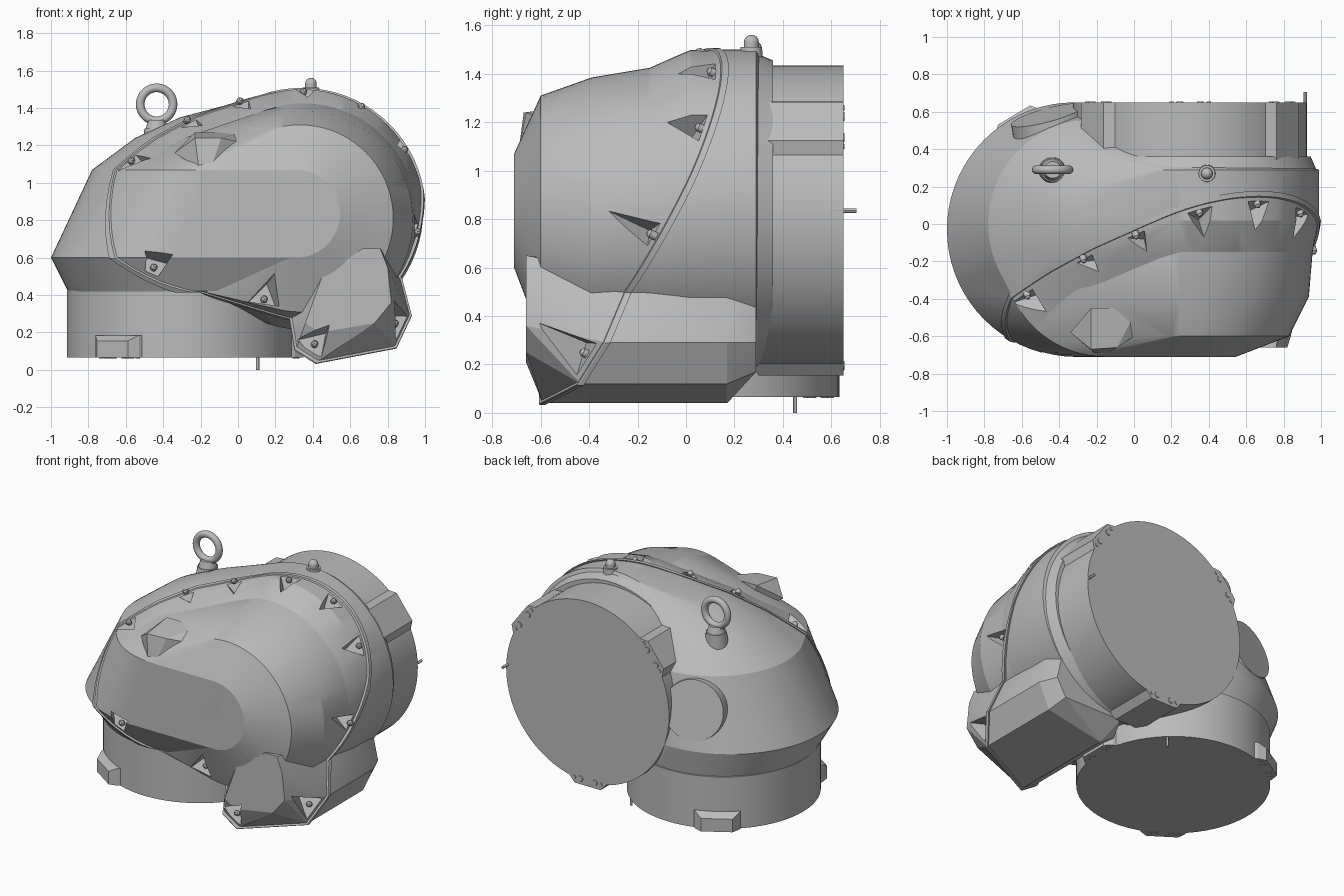
import bpy, bmesh
from math import cos, sin, pi, radians
from mathutils import Vector, Matrix

cube = bpy.data.objects.get("Cube")
if cube:
    bpy.data.objects.remove(cube, do_unlink=True)

grey = bpy.data.materials.new("cast grey")
grey.use_nodes = True
grey.diffuse_color = (0.5, 0.5, 0.5, 1)
grey.node_tree.nodes["Principled BSDF"].inputs["Base Color"].default_value = (0.5, 0.5, 0.5, 1)

# Plane of the joint between the rear casting and the front cover
SEAM_N = Vector((0.28, -1, 0.496)).normalized()


def seam_y(x, z):
    return -0.73 + 0.28 * x + 0.496 * z


def smooth(obj, angle=19):
    bpy.ops.object.select_all(action="DESELECT")
    obj.select_set(True)
    bpy.context.view_layer.objects.active = obj
    bpy.ops.object.shade_smooth_by_angle(angle=radians(angle))


def finish(name, bm, angle=19):
    bmesh.ops.recalc_face_normals(bm, faces=bm.faces)
    mesh = bpy.data.meshes.new(name)
    bm.to_mesh(mesh)
    bm.free()
    mesh.materials.append(grey)
    obj = bpy.data.objects.new(name, mesh)
    bpy.context.collection.objects.link(obj)
    smooth(obj, angle)
    return obj


def hull_bm(points):
    bm = bmesh.new()
    for p in points:
        bm.verts.new(p)
    res = bmesh.ops.convex_hull(bm, input=bm.verts)
    loose = {g for k in ("geom_interior", "geom_unused") for g in res[k]
             if isinstance(g, bmesh.types.BMVert)}
    bmesh.ops.delete(bm, geom=[v for v in loose if v.is_valid], context="VERTS")
    bmesh.ops.dissolve_limit(bm, angle_limit=0.01, verts=bm.verts, edges=bm.edges)
    return bm


def hull(name, points):
    return finish(name, hull_bm(points))


def lip(name, points, scale):
    # Thin raised band of a hull, just behind and in front of the seam plane
    bm = hull_bm(points)
    mid = sum((v.co for v in bm.verts), Vector()) / len(bm.verts)
    for v in bm.verts:
        v.co = mid + (v.co - mid) * scale
    base = Vector((0, seam_y(0, 0), 0))
    for offset, sign in ((-0.012, -1), (0.012, 1)):
        bmesh.ops.bisect_plane(bm, geom=bm.verts[:] + bm.edges[:] + bm.faces[:],
                               plane_co=base + SEAM_N * offset,
                               plane_no=SEAM_N * sign, clear_outer=True)
        bmesh.ops.holes_fill(bm, edges=[e for e in bm.edges if e.is_boundary])
    return finish(name, bm)


def ring_z(x, y, z, r, n=72):
    return [Vector((x + r * cos(2 * pi * i / n), y + r * sin(2 * pi * i / n), z)) for i in range(n)]


def ring_y(x, z, y, r, n=72):
    return [Vector((x + r * cos(2 * pi * i / n), y, z + r * sin(2 * pi * i / n))) for i in range(n)]


def add_cone(bm, centre, axis, r1, r2, depth, segments=32):
    rot = Vector(axis).to_track_quat("Z", "Y").to_matrix().to_4x4()
    bmesh.ops.create_cone(bm, cap_ends=True, segments=segments, radius1=r1, radius2=r2, depth=depth,
                          matrix=Matrix.Translation(centre) @ rot)


def cylinder(name, centre, axis, r1, r2, depth, segments=32):
    bm = bmesh.new()
    add_cone(bm, centre, axis, r1, r2, depth, segments)
    return finish(name, bm, 30)


# Rings of the domed elbow and of the drum around the rear axis
neck = ring_z(-0.30, 0.01, 0.42, 0.61)
shoulder = (ring_z(-0.32, -0.03, 0.60, 0.68) + ring_z(-0.22, 0, 1.07, 0.56)
            + ring_z(-0.15, -0.16, 1.07, 0.55))
crown = ring_z(-0.15, 0.04, 1.24, 0.40) + ring_z(-0.05, 0.06, 1.35, 0.26)
waist = ring_y(0.35, 0.82, -0.15, 0.605)
drum_back = ring_y(0.34, 0.85, 0.29, 0.65) + ring_y(0.34, 0.85, 0.02, 0.65) + waist
drum_front = (waist + ring_y(0.35, 0.80, -0.39, 0.585) + ring_y(0.33, 0.81, -0.60, 0.50)
              + ring_y(0.31, 0.835, -0.71, 0.235))
neck_side = [p for p in neck if p.x > -0.2]


def upper(points):
    return [p for p in points if p.z >= 0.42]


elbow_back = neck + shoulder + crown + upper(drum_back)
elbow_front = neck + shoulder + upper(drum_front) + [Vector((-0.2, -0.39, 1.27))]

# Gear housing at the lower left corner
outline = [(0.31, 0.11), (0.42, 0.04), (0.84, 0.12), (0.92, 0.29), (0.87, 0.48),
           (0.55, 0.52), (0.35, 0.42), (0.28, 0.29)]
front = [(0.36, 0.25), (0.44, 0.20), (0.73, 0.25), (0.82, 0.36), (0.80, 0.55),
         (0.76, 0.65), (0.67, 0.65), (0.45, 0.50)]
gear_pts = [Vector((x, seam_y(x, z), z)) for x, z in outline]
gear_pts += [Vector((x, -0.66, z)) for x, z in front]
gear_pts += [Vector((x, 0.17, z)) for x, z in outline]
gear_pts += [Vector((0.6 + (x - 0.6) * 0.85, 0.29, max(z, 0.17))) for x, z in outline]

castings = [hull("elbow_casting", elbow_back), hull("elbow_cover", elbow_front),
            hull("drum_casting", drum_back + neck_side), hull("drum_cover", drum_front + neck_side),
            hull("gear_housing", gear_pts)]
lip("elbow_lip", elbow_back, 1.012)
lip("drum_lip", drum_back + drum_front + neck_side, 1.012)
lip("gear_lip", gear_pts, 1.03)

# Triangular bolt pockets cut into the cover along the seam, pointing inward
bolts = [(-0.58, 1.10), (-0.28, 1.32), (0, 1.42), (0.34, 1.47), (0.65, 1.39), (0.88, 1.16),
         (0.95, 0.72), (-0.46, 0.53), (0.13, 0.36), (0.40, 0.12), (0.83, 0.23)]
cut = bmesh.new()
for x, z in bolts:
    seat = Vector((x, seam_y(x, z), z)) + SEAM_N * 0.03
    goal = (0.60, 0.35) if x > 0.2 and z < 0.3 else (0.25, 0.80)
    inward = Vector((goal[0] - x, 0, goal[1] - z))
    inward = (inward - SEAM_N * inward.dot(SEAM_N)).normalized()
    turn = Matrix((inward.cross(SEAM_N), inward, SEAM_N)).transposed().to_4x4()
    bmesh.ops.create_cone(cut, cap_ends=True, segments=3, radius1=0.10, radius2=0.06, depth=0.26,
                          matrix=Matrix.Translation(seat + SEAM_N * 0.13) @ turn)
cutter = finish("pocket_cutter", cut)
cutter.hide_render = True
for obj in castings:
    mod = obj.modifiers.new("pockets", "BOOLEAN")
    mod.object = cutter
    mod.operation = "DIFFERENCE"
    mod.solver = "EXACT"
    bpy.ops.object.select_all(action="DESELECT")
    obj.select_set(True)
    bpy.context.view_layer.objects.active = obj
    bpy.ops.object.modifier_apply(modifier=mod.name)
    smooth(obj)
bpy.data.objects.remove(cutter, do_unlink=True)

# Bolts seated in the pockets
heads = bmesh.new()
for x, z in bolts:
    seat = Vector((x, seam_y(x, z), z)) + SEAM_N * 0.035
    add_cone(heads, seat, SEAM_N, 0.018, 0.018, 0.03, 16)
    add_cone(heads, seat + SEAM_N * 0.02, SEAM_N, 0.018, 0.008, 0.012, 16)
finish("cover_bolts", heads, 30)

# Raised boss on the front cover
hull("cover_boss", [(-0.21, -0.69, 1.08), (-0.14, -0.69, 1.09), (0.0, -0.60, 1.22),
                    (-0.23, -0.67, 1.24), (-0.09, -0.66, 1.24), (-0.23, -0.45, 1.27),
                    (0.02, -0.45, 1.27), (-0.34, -0.58, 1.16), (-0.15, -0.45, 1.05)])

# Mounting flanges
cylinder("base_flange", (-0.305, 0.02, 0.245), (0, 0, 1), 0.61, 0.61, 0.36, 72)
cylinder("rear_flange", (0.30, 0.45, 0.81), (0, 1, 0), 0.625, 0.625, 0.40, 72)
cylinder("rear_shoulder", (0.325, 0.325, 0.835), (0, 1, 0), 0.65, 0.62, 0.07, 72)


# Flange lugs with their bolt plugs, three to a flange
def lug(name, place, angle, length):
    u = Vector((cos(angle), sin(angle)))
    v = Vector((-u.y, u.x))
    pts = []
    for r, half, top in ((0.53, 0.17, length), (0.61, 0.14, length), (0.655, 0.10, length - 0.03)):
        for s in (-half, half):
            for h in (0, top):
                pts.append(place(u * r + v * s, h))
    hull(name, pts)
    plugs = bmesh.new()
    axis = place(Vector((0, 0)), 0) - place(Vector((0, 0)), 1)
    for s, r in ((-0.1, 0.013), (-0.055, 0.022), (0.055, 0.022), (0.1, 0.013)):
        add_cone(plugs, place(u * 0.615 + v * s, 0), axis, r, r * 0.8, 0.008, 16)
    finish(name + "_bolt_plugs", plugs, 30)


for angle in (0, 121, 236):
    lug("base_lug", lambda p, h: Vector((-0.305 + p.x, 0.02 + p.y, 0.065 + h)), radians(angle), 0.12)
for angle in (37, 143, 270):
    lug("rear_lug", lambda p, h: Vector((0.30 + p.x, 0.65 - h, 0.81 + p.y)), radians(angle), 0.38)

# Locating pins
cylinder("base_pin", (0.105, 0.45, 0.05), (0, 0, 1), 0.009, 0.009, 0.10, 12)
cylinder("rear_pin", (0.915, 0.655, 0.835), (0, 1, 0), 0.009, 0.009, 0.10, 12)

# Round cover on the back of the dome
cylinder("round_cover", (-0.45, 0.53, 0.85), (-0.25, 0.93, 0.18), 0.21, 0.20, 0.11, 48)

# Lifting eye on its pad
hull("eye_pad", ring_z(-0.435, 0.29, 1.29, 0.065, 24) + ring_z(-0.435, 0.27, 1.08, 0.09, 24))
cylinder("eye_collar", (-0.435, 0.29, 1.31), (0, 0, 1), 0.06, 0.045, 0.05)
bpy.ops.mesh.primitive_torus_add(location=(-0.435, 0.29, 1.42), rotation=(pi / 2, 0, 0),
                                 major_radius=0.088, minor_radius=0.023,
                                 major_segments=40, minor_segments=14)
eye = bpy.context.object
eye.name = "lifting_eye"
eye.data.materials.append(grey)
smooth(eye, 40)

# Breather cap on top
cylinder("breather_collar", (0.39, 0.27, 1.48), (0, 0, 1), 0.048, 0.044, 0.06)
cylinder("breather_stem", (0.39, 0.27, 1.50), (0, 0, 1), 0.031, 0.031, 0.06)
bpy.ops.mesh.primitive_uv_sphere_add(radius=0.031, segments=24, ring_count=12, location=(0.39, 0.27, 1.53))
dome_cap = bpy.context.object
dome_cap.name = "breather_cap"
dome_cap.data.materials.append(grey)
smooth(dome_cap, 40)
